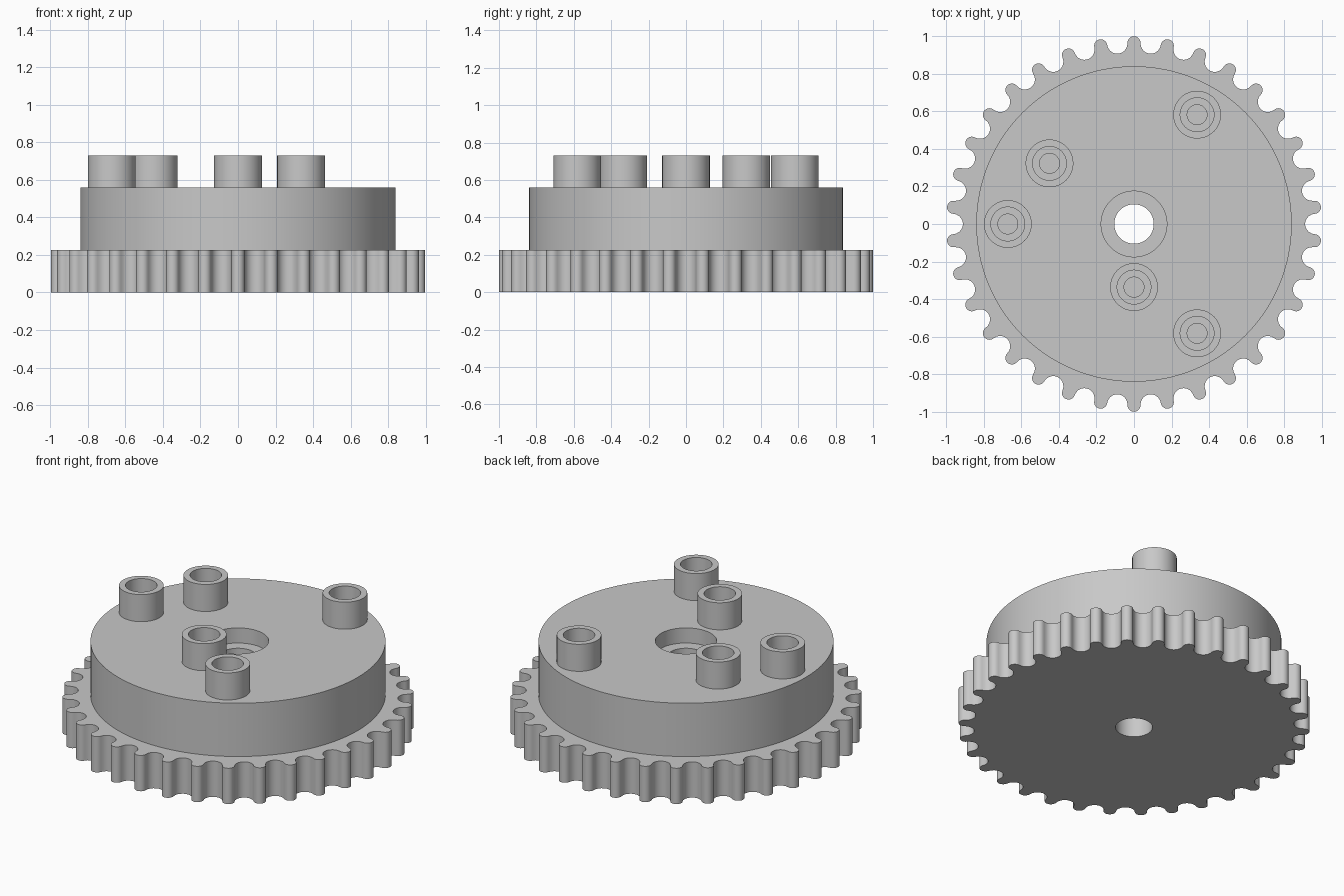
import bpy, bmesh
from math import sin, cos, pi, radians

if "Cube" in bpy.data.objects:
    bpy.data.objects.remove(bpy.data.objects["Cube"], do_unlink=True)

grey = bpy.data.materials.new("plain grey")
grey.use_nodes = True
grey.diffuse_color = (0.58, 0.58, 0.58, 1)
grey.node_tree.nodes["Principled BSDF"].inputs["Base Color"].default_value = grey.diffuse_color

TEETH, PITCH_R, TIP_R = 34, 0.965, 0.035
PLATE_TOP, HUB_TOP, STUD_TOP = 0.225, 0.56, 0.73
STUDS = [(0, -0.336), (-0.672, 0), (-0.45, 0.323), (0.336, 0.582), (0.336, -0.582)]


def circle(r, x=0, y=0, n=96):
    return [(x + r * cos(2 * pi * i / n), y + r * sin(2 * pi * i / n)) for i in range(n)]


def tooth_outline(steps=10):
    """Alternate convex tips and concave valleys, tangent to each other."""
    half = pi / TEETH
    valley_r = 2 * PITCH_R * sin(half / 2) - TIP_R
    sweep = pi / 2 + half / 2
    pts = []
    for k in range(2 * TEETH):
        a = pi / 2 + k * half
        cx, cy = PITCH_R * cos(a), PITCH_R * sin(a)
        if k % 2 == 0:
            r, start, end = TIP_R, -sweep, sweep
        else:
            r, start, end = valley_r, -sweep, sweep - 2 * pi
        for i in range(steps):
            t = a + start + (end - start) * i / steps
            pts.append((cx + r * cos(t), cy + r * sin(t)))
    return pts


def prism(name, outline, z0, z1):
    bm = bmesh.new()
    base = bm.faces.new([bm.verts.new((x, y, z0)) for x, y in outline])
    top = bmesh.ops.extrude_face_region(bm, geom=[base])["geom"]
    bmesh.ops.translate(bm, vec=(0, 0, z1 - z0),
                        verts=[v for v in top if isinstance(v, bmesh.types.BMVert)])
    bmesh.ops.recalc_face_normals(bm, faces=bm.faces)
    mesh = bpy.data.meshes.new(name)
    bm.to_mesh(mesh)
    bm.free()
    mesh.materials.append(grey)
    ob = bpy.data.objects.new(name, mesh)
    bpy.context.collection.objects.link(ob)
    return ob


def activate(ob):
    bpy.ops.object.select_all(action="DESELECT")
    ob.select_set(True)
    bpy.context.view_layer.objects.active = ob


def drill(ob, outline, z0, z1):
    cutter = prism("cutter", outline, z0, z1)
    cutter.hide_render = True
    mod = ob.modifiers.new("drill", "BOOLEAN")
    mod.operation, mod.solver, mod.object = "DIFFERENCE", "EXACT", cutter
    activate(ob)
    bpy.ops.object.modifier_apply(modifier=mod.name)
    bpy.data.objects.remove(cutter, do_unlink=True)


# Toothed plate with the central bore
plate = prism("toothed_plate", tooth_outline(), 0, PLATE_TOP)
drill(plate, circle(0.105), -0.1, 1)

# Round hub with stepped bore and a narrow hole under each stud
hub = prism("hub_disc", circle(0.84, n=128), PLATE_TOP, HUB_TOP)
drill(hub, circle(0.105), 0, 1)
drill(hub, circle(0.175), HUB_TOP - 0.095, 1)
for x, y in STUDS:
    drill(hub, circle(0.053, x, y, 48), 0.3, 1)

# Hollow studs
parts = [plate, hub]
for i, (x, y) in enumerate(STUDS, 1):
    stud = prism(f"hollow_stud_{i}", circle(0.127, x, y, 64), HUB_TOP, STUD_TOP)
    drill(stud, circle(0.09, x, y, 64), 0, 1)
    parts.append(stud)

for ob in parts:
    activate(ob)
    bpy.ops.object.shade_smooth_by_angle(angle=radians(30))
